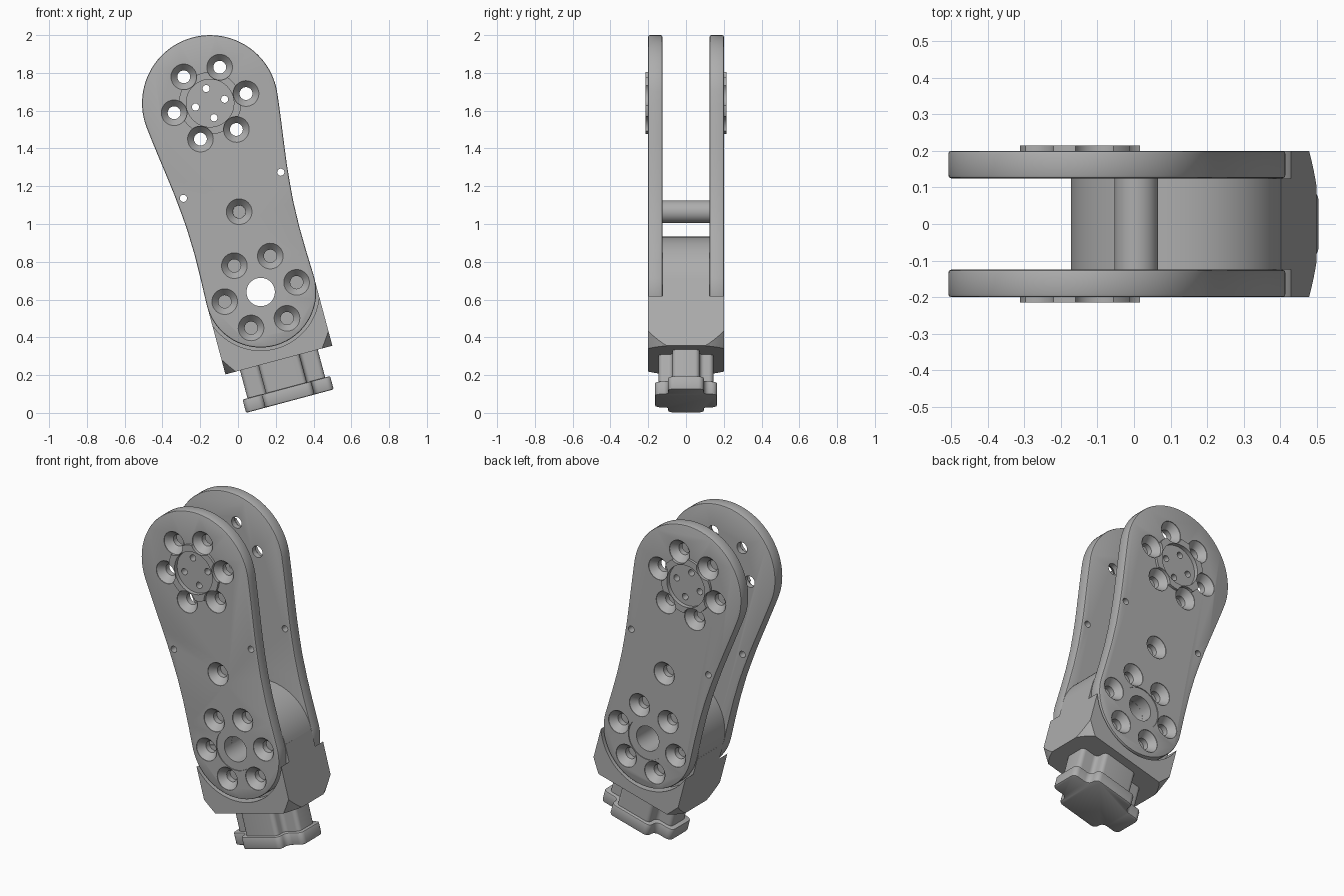
import bpy, bmesh
from math import sin, cos, pi, radians
from mathutils import Matrix

if "Cube" in bpy.data.objects:
    bpy.data.objects.remove(bpy.data.objects["Cube"])

metal = bpy.data.materials.new("satin_grey")
metal.use_nodes = True
metal.diffuse_color = (0.42, 0.42, 0.42, 1)
metal.node_tree.nodes["Principled BSDF"].inputs["Base Color"].default_value = (0.42, 0.42, 0.42, 1)

# The whole arm is built upright around its lower pivot, then leaned over
LEAN = Matrix.Translation((0.12, 0, 0.64)) @ Matrix.Rotation(radians(-15), 4, 'Y')
TOP = 1.035      # height of the upper pivot
MID = 0.44       # height of the cross tube
BOLT_CIRCLE = 0.197


def to_object(name, bm):
    bmesh.ops.recalc_face_normals(bm, faces=bm.faces)
    mesh = bpy.data.meshes.new(name)
    bm.to_mesh(mesh)
    bm.free()
    ob = bpy.data.objects.new(name, mesh)
    bpy.context.scene.collection.objects.link(ob)
    return ob


def prism(name, points, lo, hi, axis, corner=0):
    """Extrude an outline along y or z, optionally rounding its corners."""
    bm = bmesh.new()
    place = (lambda a, b: (a, lo, b)) if axis == 'Y' else (lambda a, b: (a, b, lo))
    face = bm.faces.new([bm.verts.new(place(a, b)) for a, b in points])
    ext = bmesh.ops.extrude_face_region(bm, geom=[face])
    step = (0, hi - lo, 0) if axis == 'Y' else (0, 0, hi - lo)
    bmesh.ops.translate(bm, vec=step, verts=[v for v in ext["geom"] if isinstance(v, bmesh.types.BMVert)])
    if corner:
        upright = [e for e in bm.edges if abs(e.verts[0].co.z - e.verts[1].co.z) > 1e-4]
        bmesh.ops.bevel(bm, geom=upright, offset=corner, segments=5, profile=0.5, affect='EDGES')
    return to_object(name, bm)


def lathe(bm, profile, x=0, z=0, side=1, n=32):
    """Spin (radius, depth) points around a y-parallel axis; ends are capped."""
    rings = [[bm.verts.new((x + r * cos(2 * pi * i / n), side * h, z + r * sin(2 * pi * i / n)))
              for i in range(n)] for r, h in profile]
    for a, b in zip(rings, rings[1:]):
        for i in range(n):
            j = (i + 1) % n
            bm.faces.new((a[i], a[j], b[j], b[i]))
    bm.faces.new(rings[0])
    bm.faces.new(rings[-1])


def turned(name, profile, z=0, side=1, n=64):
    bm = bmesh.new()
    lathe(bm, profile, z=z, side=side, n=n)
    return to_object(name, bm)


def box(name, x, y, z0, z1):
    return prism(name, [(-x, -y), (x, -y), (x, y), (-x, y)], z0, z1, 'Z')


def finish(ob, bevel=0, booleans=()):
    """Bake bevel and booleans, drop the cutters, shade, paint and lean."""
    if bevel:
        m = ob.modifiers.new("edge", 'BEVEL')
        m.width, m.segments, m.limit_method, m.angle_limit = bevel, 2, 'ANGLE', radians(50)
    for op, tool in booleans:
        m = ob.modifiers.new("cut", 'BOOLEAN')
        m.operation, m.object, m.solver = op, tool, 'EXACT'
    bpy.context.view_layer.update()
    deps = bpy.context.evaluated_depsgraph_get()
    ob_mesh = bpy.data.meshes.new_from_object(ob.evaluated_get(deps))
    ob.modifiers.clear()
    ob.data = ob_mesh
    for _, tool in booleans:
        bpy.data.objects.remove(tool)
    ob.data.materials.clear()
    ob.data.materials.append(metal)
    ob.matrix_world = LEAN
    bpy.ops.object.select_all(action='DESELECT')
    ob.select_set(True)
    bpy.context.view_layer.objects.active = ob
    bpy.ops.object.shade_smooth_by_angle(angle=radians(30))


def arc(radius, z, start, end, n):
    return [(radius * cos(radians(start + (end - start) * i / n)),
             z + radius * sin(radians(start + (end - start) * i / n))) for i in range(n + 1)]


# Side plates: big round top, small round bottom, slightly waisted flanks
flank = [(0.289, 0.15), (0.287, 0.28), (0.291, 0.42), (0.299, 0.52),
         (0.309, 0.62), (0.322, 0.72), (0.337, 0.83), (0.35, 0.93)]
outline = (arc(0.36, TOP, -5, 185, 48) + [(-x, z) for x, z in reversed(flank)]
           + arc(0.294, 0, 180, 360, 40) + flank)

SCREW = [(0.034, 0.1), (0.034, 0.158), (0.068, 0.197), (0.068, 0.3)]
PIN = [(0.019, 0.1), (0.019, 0.3)]
PIVOT = [(0.075, 0.1), (0.075, 0.195), (0.125, 0.195), (0.125, 0.3)]


def holes(side):
    bm = bmesh.new()
    for centre in (0, TOP):
        for k in range(6):
            a = k * pi / 3
            lathe(bm, SCREW, BOLT_CIRCLE * cos(a), centre + BOLT_CIRCLE * sin(a), side)
    lathe(bm, SCREW, 0, MID, side)
    lathe(bm, PIVOT, 0, 0, side, 48)
    for k in range(4):
        a = k * pi / 2
        lathe(bm, PIN, 0.08 * cos(a), TOP + 0.08 * sin(a), side, 20)
    for x in (-0.267, 0.267):
        lathe(bm, PIN, x, 0.585, side, 20)
    return to_object("hole_cutter", bm)


for side, label in ((-1, "front"), (1, "back")):
    lo, hi = sorted((side * 0.125, side * 0.2))
    plate = prism(label + "_plate", outline, lo, hi, 'Y')
    collar = turned("collar", [(0.165, 0.16), (0.165, 0.215)], TOP, side)
    recess = turned("recess_cutter", [(0.126, 0.19), (0.126, 0.3)], TOP, side)
    finish(plate, 0.008, [('UNION', collar), ('DIFFERENCE', recess), ('DIFFERENCE', holes(side))])

# Cross tube between the plates
finish(turned("cross_tube", [(0.06, -0.127), (0.06, 0.127)], MID))

# Base block: rounded tongue between the plates, cheeks pocketed around them
BOTTOM = -0.373
block = box("base_block", 0.293, 0.2, BOTTOM, 0)
bm = bmesh.new()
bmesh.ops.create_cone(bm, cap_ends=True, segments=96, radius1=0.31, radius2=0.59, depth=0.5,
                      matrix=Matrix.Translation((0, 0, BOTTOM + 0.25)))
cone = to_object("corner_cutter", bm)
cuts = [('INTERSECT', cone)]
for side in (-1, 1):
    cuts.append(('DIFFERENCE', turned("pocket_cutter", [(0.31, 0.125), (0.31, 0.3)], 0, side, 96)))
cuts.append(('UNION', turned("tongue", [(0.2925, -0.1245), (0.2925, 0.1245)], n=96)))
cuts.append(('DIFFERENCE', turned("bore_cutter", [(0.075, -0.3), (0.075, 0.3)], n=48)))
finish(block, 0, cuts)


# Plug below the block: a cross-shaped neck and a wider flange
def cross(x_long, x_short, y_long, y_short):
    q = [(x_long, y_short), (x_short, y_short), (x_short, y_long)]
    return (q + [(-x, y) for x, y in reversed(q)] + [(-x, -y) for x, y in q]
            + [(x, -y) for x, y in reversed(q)])


neck = prism("plug_neck", cross(0.213, 0.112, 0.145, 0.072), -0.54, BOTTOM + 0.01, 'Z', 0.024)
finish(neck)
flange = prism("plug_flange", cross(0.24, 0.135, 0.165, 0.095), -0.598, -0.525, 'Z', 0.03)
finish(flange, 0.008)
